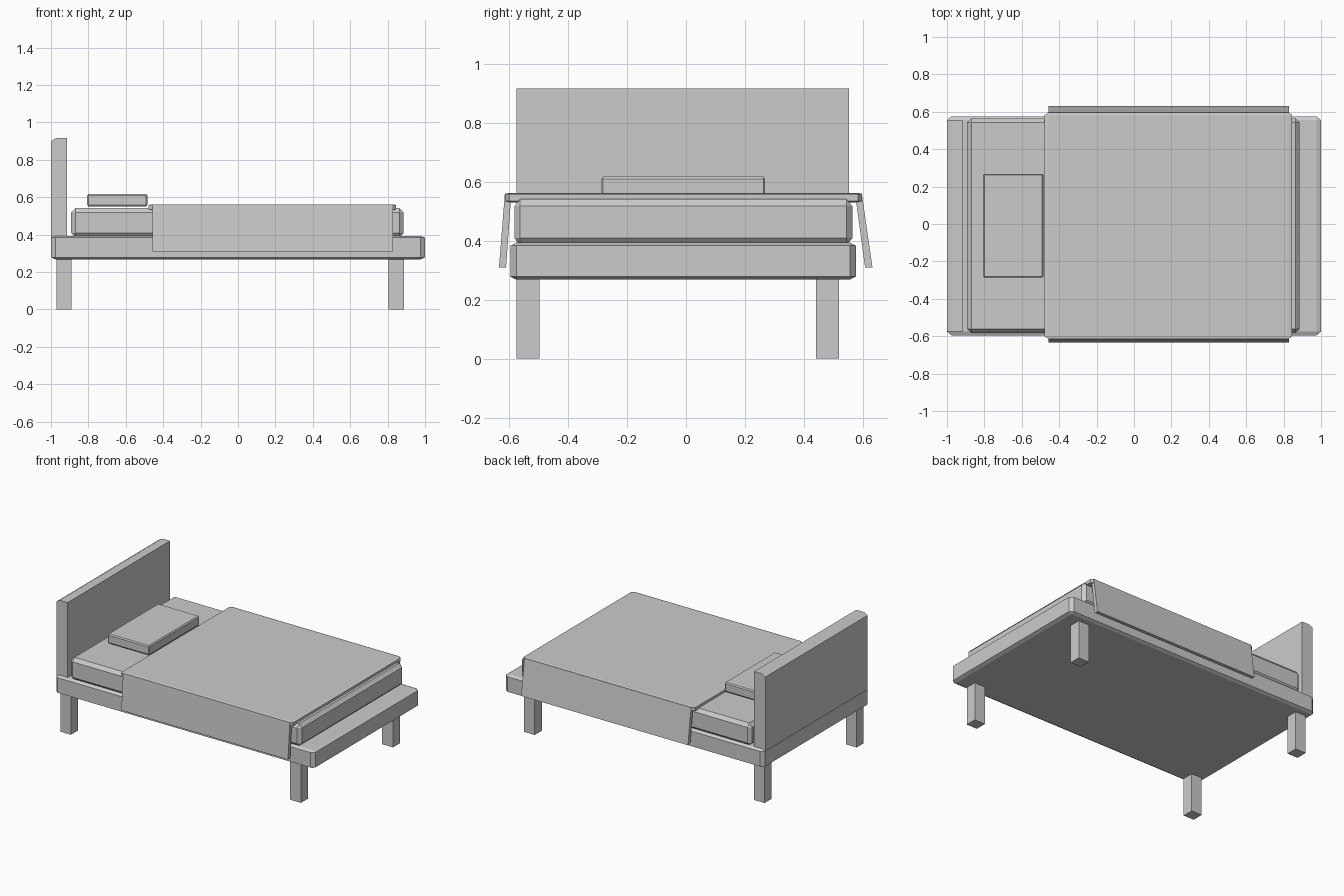
import bpy, bmesh
from itertools import product

if "Cube" in bpy.data.objects:
    bpy.data.objects.remove(bpy.data.objects["Cube"])


def finish(bm, name):
    bmesh.ops.recalc_face_normals(bm, faces=bm.faces)
    mesh = bpy.data.meshes.new(name)
    bm.to_mesh(mesh)
    bm.free()
    ob = bpy.data.objects.new(name, mesh)
    bpy.context.collection.objects.link(ob)
    return ob


def box(name, x, y, z, c=None):
    """Box from axis ranges, with optional per-axis chamfer on every edge."""
    bm = bmesh.new()
    c = c or (0, 0, 0)
    for i, j, k in product((0, 1), repeat=3):
        corner = (x[i], y[j], z[k])
        inner = [p + (d if s == 0 else -d) for p, d, s in zip(corner, c, (i, j, k))]
        if any(c):
            for a in range(3):
                v = list(inner)
                v[a] = corner[a]
                bm.verts.new(v)
        else:
            bm.verts.new(corner)
    bmesh.ops.convex_hull(bm, input=bm.verts)
    bmesh.ops.dissolve_limit(bm, angle_limit=0.01, verts=bm.verts, edges=bm.edges)
    return finish(bm, name)


def extrude(name, points, axis, a, b):
    """Extrude a closed profile along x (yz profile) or y (xz profile)."""
    bm = bmesh.new()
    place = (lambda p: (a, *p)) if axis == 'x' else (lambda p: (p[0], a, p[1]))
    face = bm.faces.new([bm.verts.new(place(p)) for p in points])
    r = bmesh.ops.extrude_face_region(bm, geom=[face])
    move = (b - a, 0, 0) if axis == 'x' else (0, b - a, 0)
    verts = [v for v in r['geom'] if isinstance(v, bmesh.types.BMVert)]
    bmesh.ops.translate(bm, verts=verts, vec=move)
    # restore the start cap if the extrusion consumed it
    edges = [e for e in bm.edges if e.is_boundary]
    if edges:
        bmesh.ops.holes_fill(bm, edges=edges)
    return finish(bm, name)


# Bed base and mattress
box("bed_frame", (-1, 1), (-0.595, 0.576), (0.268, 0.393), (0.024, 0.02, 0.01))
box("mattress", (-0.892, 0.886), (-0.582, 0.564), (0.385, 0.541), (0.022, 0.02, 0.024))

# Headboard with a chamfered rear top edge
extrude("headboard",
        [(-1, 0.385), (-0.913, 0.385), (-0.913, 0.916), (-0.972, 0.916), (-1, 0.9)],
        'y', -0.574, 0.553)

# Pillow
box("pillow", (-0.806, -0.485), (-0.287, 0.268), (0.55, 0.617), (0.006, 0.006, 0.008))

# Blanket top and flared side drops
box("blanket_top", (-0.478, 0.846), (-0.614, 0.597), (0.53, 0.562), (0.02, 0.014, 0.004))
for name, ys in (("blanket_front_drop", (-0.592, -0.614, -0.634, -0.61)),
                 ("blanket_back_drop", (0.573, 0.596, 0.632, 0.607))):
    extrude(name, list(zip(ys, (0.56, 0.56, 0.309, 0.309))), 'x', -0.457, 0.83)

# Legs
for xn, x in (("head", (-0.97, -0.889)), ("foot", (0.805, 0.888))):
    for yn, y in (("front", (-0.574, -0.496)), ("back", (0.44, 0.519))):
        box(f"{xn}_{yn}_leg", x, y, (0, 0.275))
